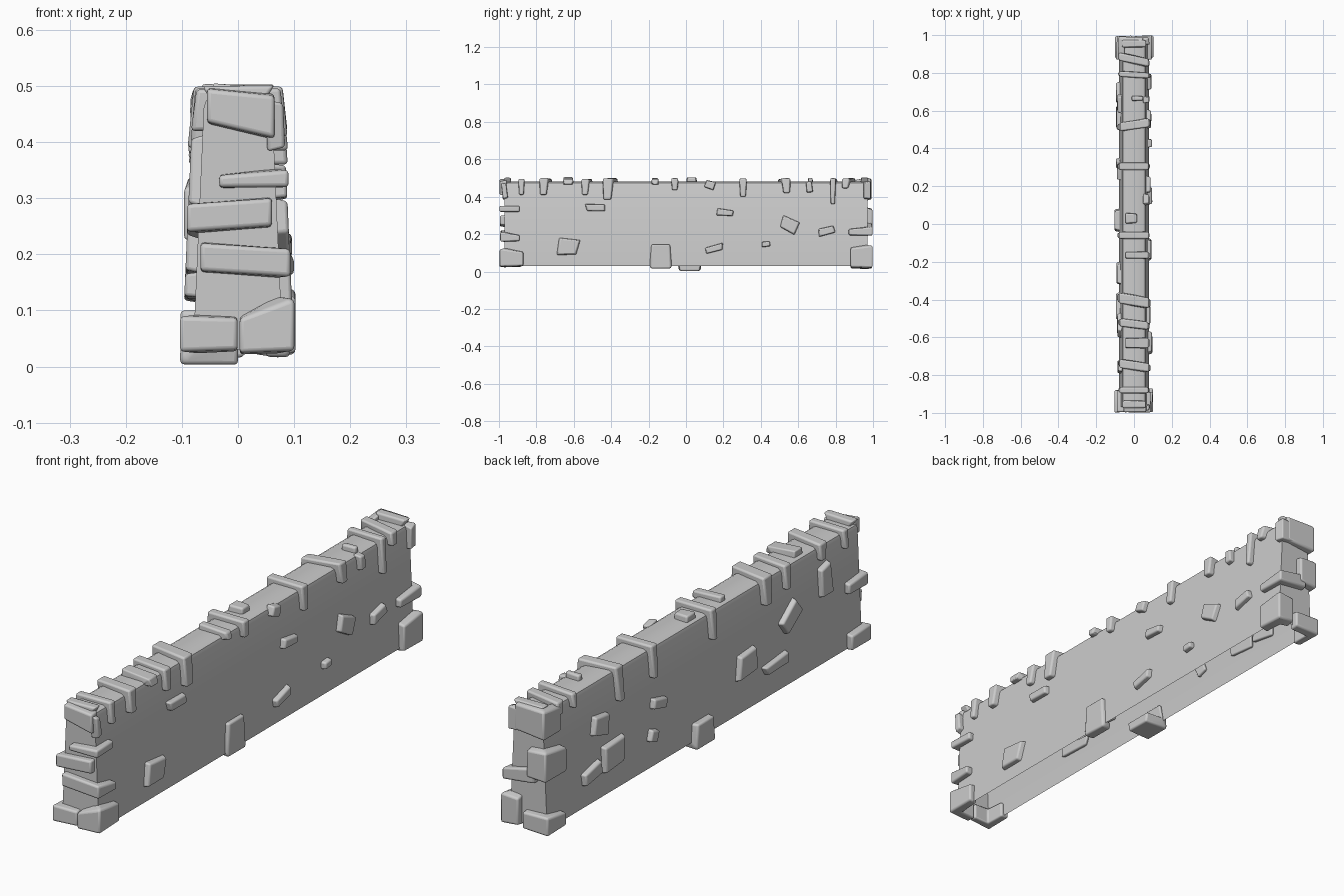
import bpy, bmesh, math, random
from mathutils import Vector

if "Cube" in bpy.data.objects:
    bpy.data.objects.remove(bpy.data.objects["Cube"])

random.seed(4)
ZB, ZT, YE = 0.03, 0.48, 0.97


def half(z):
    """Half thickness of the tapered wall at height z."""
    return 0.08 - (z - ZB) / (ZT - ZB) * 0.02


def make(name, verts, faces, bevel):
    me = bpy.data.meshes.new(name)
    bm = bmesh.new()
    vs = [bm.verts.new(v) for v in verts]
    for f in faces:
        bm.faces.new([vs[i] for i in f])
    bmesh.ops.recalc_face_normals(bm, faces=bm.faces[:])
    bm.to_mesh(me)
    bm.free()
    ob = bpy.data.objects.new(name, me)
    bpy.context.collection.objects.link(ob)
    if bevel:
        m = ob.modifiers.new("Bevel", 'BEVEL')
        m.width, m.segments = bevel, 3
        m.limit_method = 'ANGLE'
        m.angle_limit = math.radians(25)
    bpy.context.view_layer.objects.active = ob
    ob.select_set(True)
    bpy.ops.object.shade_smooth_by_angle(angle=math.radians(40))
    ob.select_set(False)
    return ob


def strap(name, stations, axis, t=0.024, sink=0.012):
    """Stone bent over an edge: stations are (point, outward normal, half width)."""
    a = Vector(axis)
    verts, faces = [], []
    for p, n, w in stations:
        p, n = Vector(p), Vector(n)
        k = t * random.uniform(0.8, 1.1)
        verts += [p - n * sink - a * w, p - n * sink + a * w,
                  p + n * k + a * w * 0.88, p + n * k - a * w * 0.88]
    m = len(stations)
    for i in range(m - 1):
        for j in range(4):
            k = (j + 1) % 4
            faces.append((4*i + j, 4*i + k, 4*i + 4 + k, 4*i + 4 + j))
    faces += [(0, 1, 2, 3), tuple(4 * (m - 1) + j for j in range(4))]
    make(name, verts, faces, 0.007)


def pebble(name, side, y, z, w, h, rot=0, t=0.02):
    """Irregular slab stone set in a long face."""
    verts = []
    c, s = math.cos(math.radians(rot)), math.sin(math.radians(rot))
    corners = [(u * w / 2 * random.uniform(0.8, 1.1), v * h / 2 * random.uniform(0.75, 1.1))
               for u, v in ((-1, -1), (1, -1), (1, 1), (-1, 1))]
    for d, k in ((-0.012, 1.0), (t, 0.85)):
        for u, v in corners:
            yy, zz = y + k * (u * c - v * s), z + k * (u * s + v * c)
            verts.append((side * (half(zz) + d), yy, zz))
    faces = [(0, 1, 2, 3), (4, 5, 6, 7)]
    faces += [(i, (i + 1) % 4, 4 + (i + 1) % 4, 4 + i) for i in range(4)]
    make(name, verts, faces, 0.006)


def top_stone(y, w, zl, zr, skew=0.0):
    """Capping stone; zl and zr are the heights its lobes reach down to."""
    st = []
    if zl:
        st.append(((-half(zl), y - skew * 1.3, zl), (-1, 0, 0), w * 0.32))
        st.append(((-0.056, y - skew, ZT - 0.004), (-0.9, 0, 0.9), w * 0.5))
    else:
        st.append(((-0.045, y - skew, ZT), (0, 0, 1), w * 0.45))
    if zr:
        st.append(((0.056, y + skew, ZT - 0.004), (0.9, 0, 0.9), w * 0.5))
        st.append(((half(zr), y + skew * 1.3, zr), (1, 0, 0), w * 0.36))
    else:
        st.append(((0.045, y + skew, ZT), (0, 0, 1), w * 0.45))
    strap("capping_stone", st, (0, 1, 0))


def corner_stone(sx, sy, z, h, ylen, xlen, hs=0.7, he=1.0, tilt=0.0, t=0.026):
    """Quoin wrapped around a vertical corner of the wall."""
    x = half(z)
    strap("corner_stone", [
        ((sx * x, sy * (YE - ylen), z - (1 - hs) * h * 0.3), (sx, 0, 0), h / 2 * hs),
        ((sx * (x - 0.002), sy * YE, z), (sx * 0.95, sy, 0), h / 2),
        ((sx * (x - xlen), sy * YE, z + tilt), (0, sy, 0), h / 2 * he)], (0, 0, 1), t)


def foot_stone(side, y, w, ztop, xin, t):
    """Stone folded under the bottom edge."""
    strap("foot_stone", [
        ((side * half(ztop), y, ztop), (side, 0, 0), w * 0.42),
        ((side * 0.08, y, ZB), (side * 0.8, 0, -0.9), w * 0.5),
        ((side * xin, y, ZB), (0, 0, -1), w * 0.45)], (0, 1, 0), t)


# Wall body: tapered shell, chamfered on top and open underneath
prof = [(-0.08, ZB), (-0.061, ZT - 0.018), (-0.057, ZT - 0.006), (-0.045, ZT)]
prof += [(-x, z) for x, z in reversed(prof)]
n = len(prof)
wv = [(x, s * YE, z) for s in (-1, 1) for x, z in prof]
wf = [(i, i + 1, n + i + 1, n + i) for i in range(n - 1)]
wf += [tuple(range(n)), tuple(range(n, 2 * n))]
make("wall_body", wv, wf, 0)

# Capping stones along the top
for args in [
    (-0.88, 0.035, 0.42, 0.41), (-0.75, 0.05, 0.43, 0.41, -0.01),
    (-0.63, 0.06, None, 0.465), (-0.53, 0.045, 0.40, 0.41, -0.008),
    (-0.405, 0.06, 0.39, 0.385, -0.012), (-0.165, 0.04, None, 0.465),
    (-0.06, 0.04, 0.38, 0.435), (0.305, 0.042, 0.37, 0.40),
    (0.525, 0.05, 0.36, 0.42, 0.01), (0.79, 0.032, 0.44, 0.36, -0.004),
    (0.87, 0.045, 0.45, 0.445, -0.015),
]:
    top_stone(*args)

# Short loose stones on the crest and upper shoulder
for y, x, w in ((0.03, -0.015, 0.03), (0.665, 0.018, 0.014)):
    strap("crest_stone", [((x - 0.03, y, ZT), (0, 0, 1), w),
                          ((x + 0.03, y, ZT), (0, 0, 1), w * 0.85)], (0, 1, 0))
for y, z, w, h, r in ((0.13, 0.462, 0.06, 0.05, -15), (0.66, 0.45, 0.035, 0.07, 8),
                      (-0.97, 0.43, 0.03, 0.1, 5)):
    pebble("shoulder_stone", 1, y, z, w, h, r)

# Stones in the right face
for y, z, w, h, r in (
        (-0.48, 0.34, 0.12, 0.04, 0), (-0.63, 0.13, 0.12, 0.09, -5),
        (0.21, 0.315, 0.10, 0.038, -5), (0.15, 0.122, 0.11, 0.045, 15),
        (0.43, 0.147, 0.05, 0.036, 5), (0.555, 0.25, 0.11, 0.075, -25),
        (0.755, 0.217, 0.10, 0.045, 15)):
    pebble("right_face_stone", 1, y, z, w, h, r)

# Stones in the left face
for y, z, w, h, r in (
        (0.64, 0.31, 0.11, 0.09, 15), (0.56, 0.17, 0.13, 0.12, 0),
        (0.70, 0.145, 0.12, 0.055, -12), (0.32, 0.15, 0.05, 0.05, 20),
        (0.275, 0.26, 0.09, 0.045, 10), (-0.26, 0.21, 0.12, 0.11, 0),
        (-0.435, 0.143, 0.15, 0.05, -5), (-0.535, 0.29, 0.12, 0.08, -35),
        (-0.75, 0.35, 0.075, 0.14, -4)):
    pebble("left_face_stone", -1, y, z, w, h, r)

# Stones folded under the bottom edge
foot_stone(1, -0.135, 0.125, 0.145, 0.05, 0.015)
foot_stone(-1, 0.02, 0.13, 0.10, 0.0, 0.028)

# Front end stones
corner_stone(1, -1, 0.335, 0.034, 0.08, 0.10, 1.0, 0.7, -0.005)
corner_stone(-1, -1, 0.265, 0.055, 0.09, 0.13, 0.8, 1.0, 0.01)
corner_stone(1, -1, 0.185, 0.055, 0.08, 0.14, 0.6, 1.0, 0.01)
corner_stone(-1, -1, 0.058, 0.07, 0.09, 0.078, 0.9, 0.9)
corner_stone(1, -1, 0.075, 0.105, 0.10, 0.075, 0.75, 0.65, -0.02)
strap("front_top_stone", [((-0.055, -YE, 0.465), (0, -1, 0), 0.033),
                          ((0.065, -YE, 0.445), (0, -1, 0), 0.042)], (0, 0, 1), 0.028)

# Back end stones
corner_stone(-1, 1, 0.44, 0.125, 0.08, 0.11, 0.85, 0.9, 0.005, 0.022)
corner_stone(1, 1, 0.435, 0.10, 0.02, 0.05, 0.9, 0.9, 0.0, 0.02)
corner_stone(-1, 1, 0.28, 0.13, 0.10, 0.06, 0.8, 0.9)
corner_stone(1, 1, 0.215, 0.05, 0.10, 0.11, 0.7, 1.3, 0.02)
corner_stone(-1, 1, 0.052, 0.08, 0.09, 0.09, 0.7, 0.9, 0.0)
corner_stone(1, 1, 0.08, 0.13, 0.09, 0.05, 0.85, 0.9, 0.0)

# Capping slabs at both ends of the crest
for s in (-1, 1):
    strap("end_cap_stone", [((-0.052, s * 0.955, ZT), (-0.6, 0, 1), 0.022),
                            ((0.052, s * 0.955, ZT), (0.6, 0, 1), 0.02)], (0, 1, 0))
